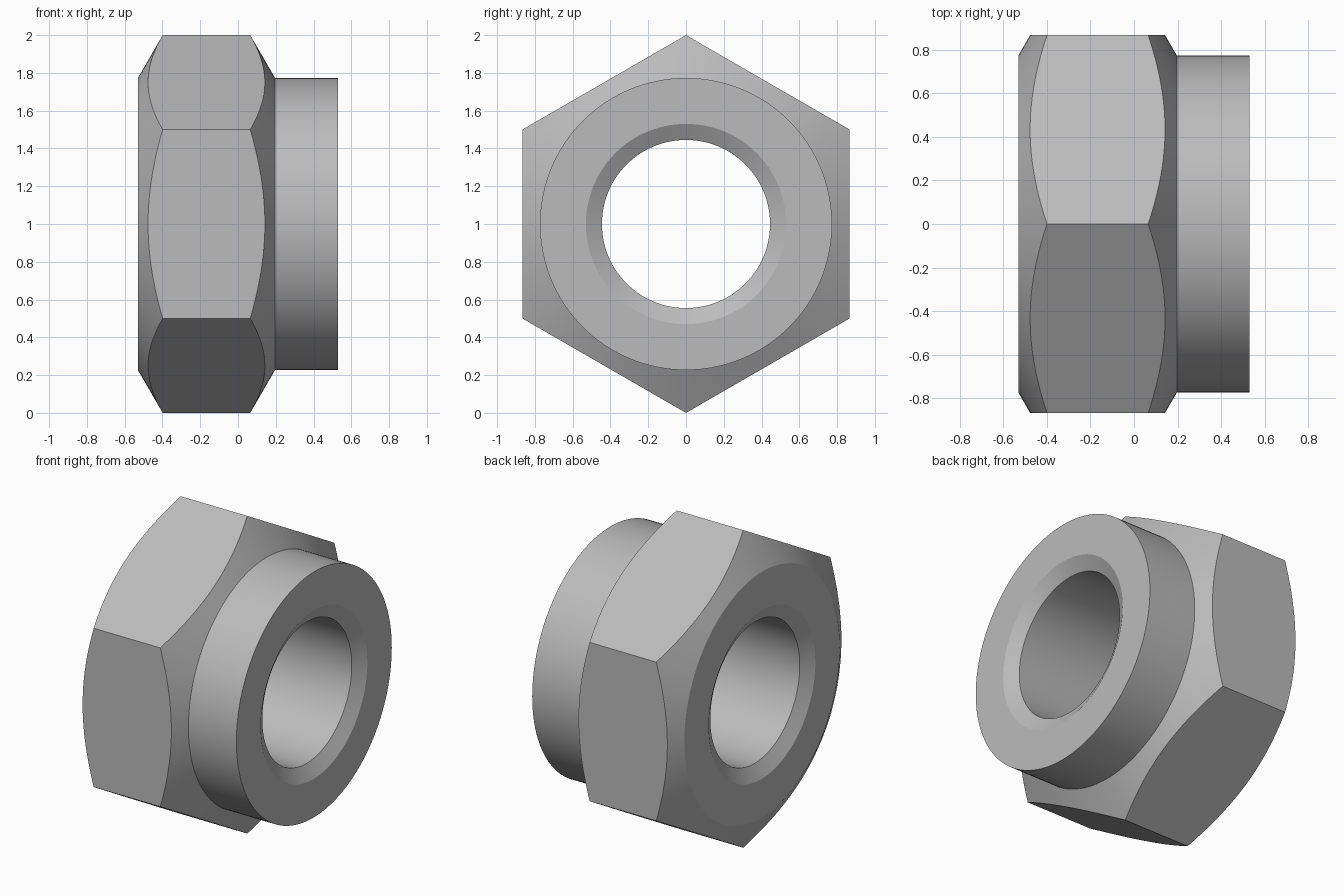
import bpy, bmesh, math
from mathutils import Vector, Matrix

cube = bpy.data.objects.get("Cube")
if cube:
    bpy.data.objects.remove(cube, do_unlink=True)

SEGMENTS = 128
BORE, BORE_RIM, COLLAR, OVERSIZE = 0.445, 0.53, 0.773, 1.05
BACK, SHOULDER, FRONT = -0.53, 0.196, 0.53
SLOPE = math.tan(math.radians(30))
rise = (OVERSIZE - COLLAR) * SLOPE
sink = (BORE_RIM - BORE) * SLOPE

steel = bpy.data.materials.new("steel_grey")
steel.use_nodes = True
colour = (0.5, 0.5, 0.5, 1)
steel.diffuse_color = colour
steel.node_tree.nodes["Principled BSDF"].inputs["Base Color"].default_value = colour


def add_object(name, bm):
    bmesh.ops.recalc_face_normals(bm, faces=bm.faces)
    mesh = bpy.data.meshes.new(name)
    bm.to_mesh(mesh)
    bm.free()
    obj = bpy.data.objects.new(name, mesh)
    obj.location.z = 1
    mesh.materials.append(steel)
    bpy.context.collection.objects.link(obj)
    return obj


# Turned body: closed profile (x, radius) spun round the x axis
profile = [
    (BACK, BORE_RIM), (BACK, COLLAR), (BACK + rise, OVERSIZE),
    (SHOULDER - rise, OVERSIZE), (SHOULDER, COLLAR), (FRONT, COLLAR),
    (FRONT, BORE_RIM), (FRONT - sink, BORE), (BACK + sink, BORE),
]
bm = bmesh.new()
verts = [bm.verts.new((x, 0, r)) for x, r in profile]
edges = [bm.edges.new((a, b)) for a, b in zip(verts, verts[1:] + verts[:1])]
bmesh.ops.spin(bm, geom=verts + edges, cent=(0, 0, 0), axis=(1, 0, 0),
               angle=math.tau, steps=SEGMENTS)
bmesh.ops.remove_doubles(bm, verts=bm.verts, dist=1e-4)
nut = add_object("hex_nut", bm)

# Hexagonal prism that trims the head to its six flats
bm = bmesh.new()
ring = [bm.verts.new((-0.8, math.sin(i * math.tau / 6), math.cos(i * math.tau / 6)))
        for i in range(6)]
base = bm.faces.new(ring)
top = bmesh.ops.extrude_face_region(bm, geom=[base])["geom"]
bmesh.ops.translate(bm, vec=(1.6, 0, 0),
                    verts=[v for v in top if isinstance(v, bmesh.types.BMVert)])
prism = add_object("hex_cutter", bm)
prism.hide_render = True

trim = nut.modifiers.new("hex_flats", "BOOLEAN")
trim.operation = "INTERSECT"
trim.solver = "EXACT"
trim.object = prism

bpy.ops.object.select_all(action="DESELECT")
nut.select_set(True)
bpy.context.view_layer.objects.active = nut
bpy.ops.object.modifier_apply(modifier=trim.name)
bpy.data.objects.remove(prism, do_unlink=True)
bpy.ops.object.shade_smooth_by_angle(angle=math.radians(20))
